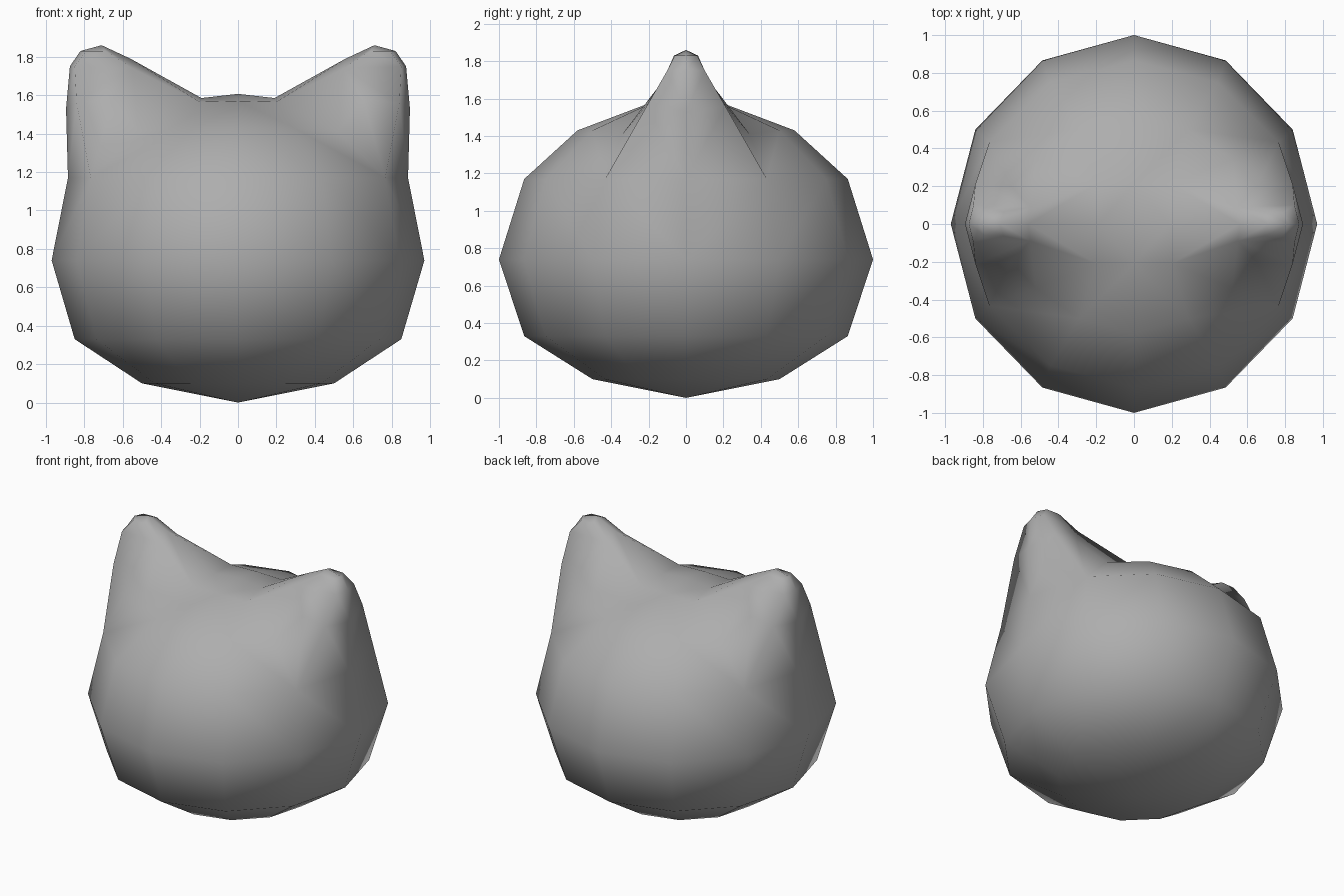
import bpy, bmesh
from math import sin, cos, radians

if "Cube" in bpy.data.objects:
    bpy.data.objects.remove(bpy.data.objects["Cube"])

# Quarter-model points (x >= 0, y >= 0), mirrored across both axes below
P = {"bottom": (0, 0, 0)}

# Lower head: horizontal rings of a 12-sided ball (name, x radius, y radius, height)
RINGS = [("a", .50, .50, .10), ("b", .85, .865, .33),
         ("c", .97, 1.0, .74), ("r", .885, .865, 1.17)]
for name, rx, ry, z in RINGS:
    for i in range(4):
        t = radians(30 * i)
        P[f"{name}{i}"] = (rx * cos(t), ry * sin(t), z)

# Crown of the head
P.update(u1=(.52, .34, 1.41), u2=(.29, .50, 1.43), u3=(0, .58, 1.43),
         t0=(.19, 0, 1.585), t1=(.20, .21, 1.565), t3=(0, .21, 1.57), top=(0, 0, 1.607))

# Ear: centre ridge (e), side loop (f), mid face (m)
P.update(e1=(.895, 0, 1.53), e2=(.875, 0, 1.75), e3=(.82, 0, 1.83),
         e4=(.71, 0, 1.86), e5=(.56, 0, 1.79),
         f1=(.84, .21, 1.56), f2=(.85, .10, 1.75), f3=(.79, .06, 1.83),
         f4=(.69, .064, 1.83), f5=(.55, .09, 1.74), m=(.65, .20, 1.58))

faces = []
for i in range(3):
    faces.append(("bottom", f"a{i + 1}", f"a{i}"))
    for lo, hi in ("ab", "bc", "cr"):
        faces.append((f"{lo}{i}", f"{lo}{i + 1}", f"{hi}{i + 1}", f"{hi}{i}"))
faces += [f.split() for f in (
    # crown
    "r1 r2 u2 u1", "r2 r3 u3 u2", "u1 u2 t1", "u2 u3 t3 t1", "t0 t1 t3 top",
    # ear
    "r0 r1 f1 e1", "e1 f1 f2 e2", "e2 f2 f3 e3", "e3 f3 f4 e4", "e4 f4 f5 e5",
    "e5 f5 t1 t0", "f5 m u1 t1", "f2 f5 f4 f3", "f1 m f5 f2", "r1 u1 m f1")]

bm = bmesh.new()
for sx in (1, -1):
    for sy in (1, -1):
        v = {k: bm.verts.new((x * sx, y * sy, z)) for k, (x, y, z) in P.items()}
        for f in faces:
            bm.faces.new([v[k] for k in f])
bmesh.ops.remove_doubles(bm, verts=bm.verts[:], dist=.001)
bmesh.ops.recalc_face_normals(bm, faces=bm.faces[:])
for f in bm.faces:
    f.smooth = True

mesh = bpy.data.meshes.new("eared_head")
bm.to_mesh(mesh)
bm.free()
head = bpy.data.objects.new("eared_head", mesh)
bpy.context.collection.objects.link(head)

# Dark grey skin
skin = bpy.data.materials.new("grey_skin")
skin.diffuse_color = (.42, .42, .42, 1)
skin.use_nodes = True
skin.node_tree.nodes["Principled BSDF"].inputs["Base Color"].default_value = skin.diffuse_color
mesh.materials.append(skin)
